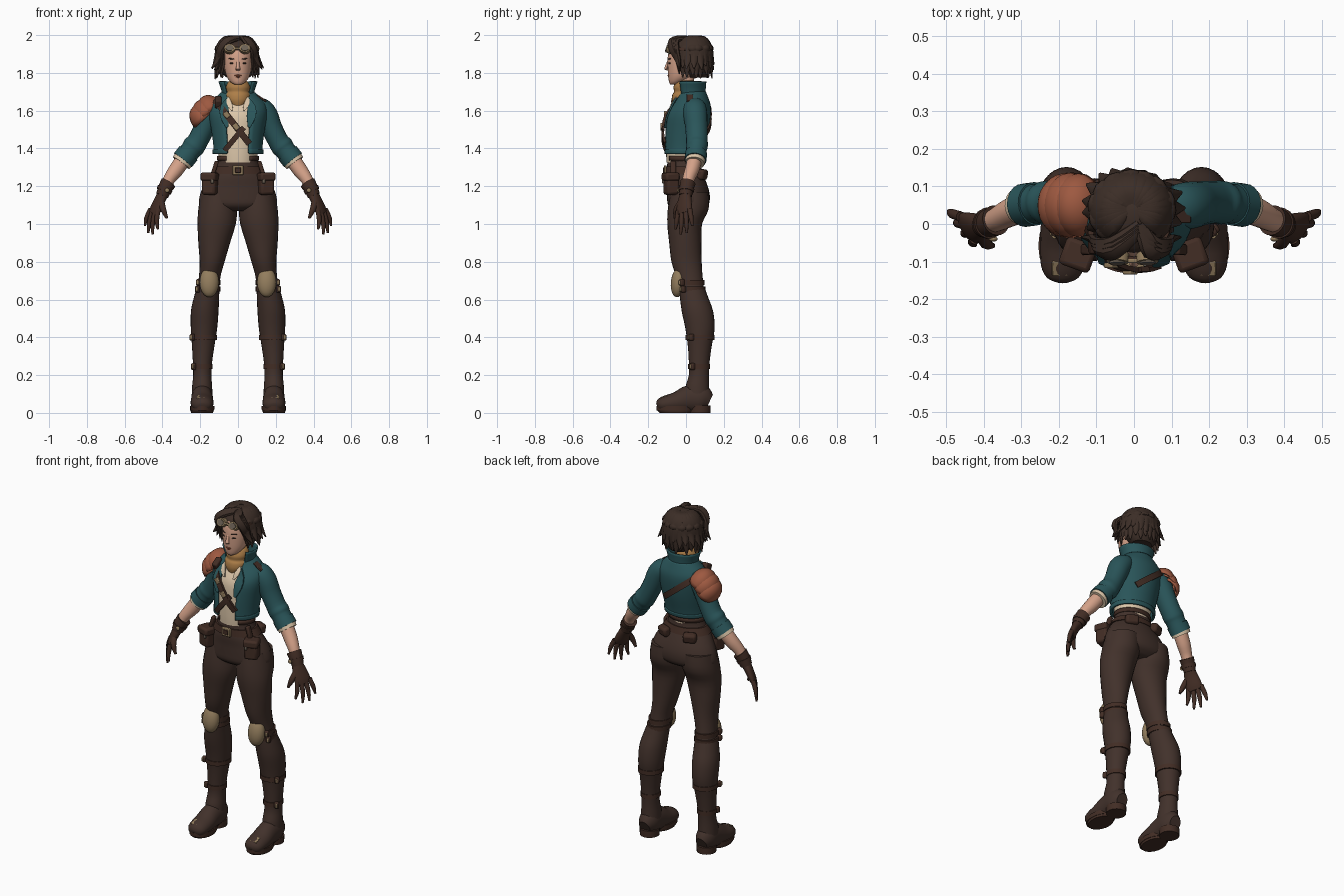
import bpy, bmesh, math, random
from mathutils import Vector, Matrix, Euler

random.seed(4)
TAU = 2 * math.pi
COLOURS = {
    "trouser_brown": (0.054, 0.031, 0.024), "hair_brown": (0.045, 0.027, 0.020),
    "jacket_teal": (0.023, 0.092, 0.102), "skin": (0.66, 0.36, 0.25),
    "pauldron_orange": (0.34, 0.10, 0.052), "scarf_ochre": (0.42, 0.21, 0.065),
    "shirt_cream": (0.72, 0.57, 0.40), "pad_tan": (0.29, 0.205, 0.11),
    "leather_dark": (0.054, 0.026, 0.018), "buckle_grey": (0.15, 0.12, 0.09)}
MATS = {}
for key, c in COLOURS.items():
    MATS[key] = bpy.data.materials.new(key)
    MATS[key].diffuse_color = (*c, 1)


def finish(name, bm, mat, thick=0, bevel=0):
    bmesh.ops.recalc_face_normals(bm, faces=bm.faces)
    me = bpy.data.meshes.new(name)
    bm.to_mesh(me)
    bm.free()
    me.materials.append(MATS[mat])
    ob = bpy.data.objects.new(name, me)
    bpy.context.collection.objects.link(ob)
    bpy.ops.object.select_all(action='DESELECT')
    ob.select_set(True)
    bpy.context.view_layer.objects.active = ob
    bpy.ops.object.shade_smooth_by_angle(angle=math.radians(40))
    if thick:
        m = ob.modifiers.new("thickness", 'SOLIDIFY')
        m.thickness, m.offset = thick, 0
    if bevel:
        m = ob.modifiers.new("bevel", 'BEVEL')
        m.width, m.segments = bevel, 2
    return ob


def spline(rows, k):
    """Catmull-Rom resampling of the section rows."""
    out, n = [], len(rows)
    for i in range(n - 1):
        p = [Vector(rows[max(0, min(n - 1, i + d))]) for d in (-1, 0, 1, 2)]
        for j in range(k):
            t = j / k
            out.append(0.5 * (2 * p[1] + (p[2] - p[0]) * t + (2 * p[0] - 5 * p[1] + 4 * p[2] - p[3]) * t * t
                              + (3 * p[1] - p[0] - 3 * p[2] + p[3]) * t ** 3))
    return out + [Vector(rows[-1])]


def sweep(name, rows, mat, ref=None, n=20, k=3, gap=0, thick=0):
    """Loft ellipses (x, y, z, a, b); level rings unless ref gives the b direction."""
    rows = spline(rows, k)
    bm, rings = bmesh.new(), []
    cen = [Vector(r[:3]) for r in rows]
    count = n + 1 if gap else n
    for i, r in enumerate(rows):
        u, v = Vector((1, 0, 0)), Vector((0, 1, 0))
        if ref is not None:
            t = (cen[min(i + 1, len(cen) - 1)] - cen[max(i - 1, 0)]).normalized()
            u = t.cross(Vector(ref)).normalized()
            v = u.cross(t)
        off = math.pi / 4 if n == 4 else -math.pi / 2 + gap
        ring = []
        for j in range(count):
            th = off + (TAU - 2 * gap) * j / n
            ring.append(bm.verts.new(cen[i] + u * r[3] * math.cos(th) + v * r[4] * math.sin(th)))
        rings.append(ring)
    for a, b in zip(rings, rings[1:]):
        for j in range(n):
            q = (j + 1) % count
            bm.faces.new((a[j], a[q], b[q], b[j]))
    if not gap:
        bm.faces.new(rings[0])
        bm.faces.new(rings[-1])
    return finish(name, bm, mat, thick)


def levels(name, rows, mat, x=0, **kw):
    """Level loft on one x: rows are (z, y, a, b)."""
    return sweep(name, [(x, y, z, a, b) for z, y, a, b in rows], mat, **kw)


def ball(name, loc, size, mat, rot=(0, 0, 0), dome=False):
    bm = bmesh.new()
    bmesh.ops.create_uvsphere(bm, u_segments=20, v_segments=12, radius=1)
    if dome:
        bmesh.ops.delete(bm, geom=[f for f in bm.faces if f.calc_center_median().z < -0.05], context='FACES')
    bm.transform(Matrix.LocRotScale(Vector(loc), Euler(rot), Vector(size)))
    return finish(name, bm, mat, 0.008 if dome else 0)


def box(name, loc, size, mat, rot=(0, 0, 0), bevel=0.008):
    bm = bmesh.new()
    bmesh.ops.create_cube(bm, size=1)
    bm.transform(Matrix.LocRotScale(Vector(loc), Euler(rot), Vector(size)))
    return finish(name, bm, mat, 0, min(bevel, min(size) * 0.3))


# Trousers, shirt and jacket body
levels("trouser_seat", [(1.07, .01, .12, .07), (1.1, .012, .2, .107), (1.15, .013, .202, .113), (1.2, .007, .183, .108),
                        (1.25, -.005, .152, .1), (1.3, -.013, .116, .087), (1.365, -.015, .102, .083)], "trouser_brown", n=28)
levels("shirt", [(1.325, -.016, .098, .087), (1.38, -.015, .106, .09), (1.5, -.003, .125, .1), (1.58, .006, .135, .1),
                 (1.64, .02, .11, .08), (1.68, .02, .06, .06)], "shirt_cream", n=28)
JACKET = [(1.375, -.014, .124, .102), (1.42, -.01, .126, .107), (1.5, 0, .137, .116), (1.58, .01, .15, .116),
          (1.63, .025, .146, .1), (1.67, .032, .112, .08), (1.70, .032, .078, .068)]
levels("jacket_body", JACKET, "jacket_teal", n=32, gap=.46, thick=.01)
levels("jacket_hem", [(1.372, -.014, .129, .106), (1.395, -.013, .13, .109)], "jacket_teal", n=32, gap=.46, thick=.01)
levels("jacket_collar", [(1.67, .028, .08, .07), (1.71, .024, .085, .076), (1.755, .022, .1, .082)],
       "jacket_teal", n=24, gap=.85, thick=.008)
levels("neck", [(1.62, .01, .04, .045), (1.7, .005, .04, .043), (1.79, -.005, .042, .045)], "skin")
levels("scarf", [(1.625, -.028, .035, .04), (1.655, -.012, .064, .064), (1.685, -.006, .067, .066), (1.70, -.003, .06, .06),
                 (1.725, -.003, .064, .063), (1.75, -.002, .054, .054), (1.76, -.002, .042, .042)], "scarf_ochre", n=24)


def surf(x, z, side):
    """Point just outside the jacket; side -1 front, 1 back."""
    for lo, hi in zip(JACKET, JACKET[1:]):
        if z <= hi[0]:
            break
    f = max(0, min(1, (z - lo[0]) / (hi[0] - lo[0])))
    _, cy, a, b = [p + (q - p) * f for p, q in zip(lo, hi)]
    return (x, cy + side * (b * math.sqrt(1 - min(.92, (x / a) ** 2)) + .008), z)


def strap(name, a, b, side, w, mat="leather_dark"):
    pts = [surf(a[0] + (b[0] - a[0]) * i / 8, a[1] + (b[1] - a[1]) * i / 8, side) for i in range(9)]
    sweep(name, [(*p, w, .009) for p in pts], mat, ref=(0, side, 0), n=4, k=1)


strap("chest_strap", (-.12, 1.655), (.06, 1.425), -1, .024)
strap("cross_strap", (.03, 1.51), (-.07, 1.39), -1, .02)
strap("back_strap", (-.13, 1.64), (.07, 1.48), 1, .024)
for i, (x, z) in enumerate(((-.06, 1.578), (-.01, 1.515))):
    box("strap_buckle_%d" % i, Vector(surf(x, z, -1)) + Vector((0, -.006, 0)), (.035, .014, .028), "pad_tan", (0, .9, 0))

# Lapels and jacket seams
for s in (-1, 1):
    pts = [(.05, 1.665, .012), (.072, 1.62, .03), (.07, 1.57, .034), (.058, 1.51, .008)]
    sweep("lapel", [(*surf(s * x, z, -1), w, .006) for x, z, w in pts], "jacket_teal", ref=(0, -1, 0), n=4, k=2)
    sweep("shirt_collar", [(s * .03, -.088, 1.60, .006, .005), (s * .045, -.075, 1.635, .02, .005),
                           (s * .055, -.05, 1.67, .008, .005)], "shirt_cream", ref=(0, -1, 0), n=4, k=2)

# Shoulder armour on one side
tilt = (0, -.62, 0)
ball("pauldron_lower", (-.178, .05, 1.555), (.066, .083, .085), "pauldron_orange", (0, -.75, 0), True)
ball("pauldron_middle", (-.165, .05, 1.58), (.068, .084, .083), "pauldron_orange", tilt, True)
ball("pauldron_upper", (-.145, .05, 1.60), (.065, .082, .082), "pauldron_orange", (0, -.45, 0), True)
box("pauldron_strap", (-.105, -.045, 1.645), (.035, .06, .05), "leather_dark", (.5, 0, 0))
box("shoulder_tab", (.125, .02, 1.665), (.06, .035, .01), "leather_dark", (0, .6, 0))

# Arms and gloves
for s in (-1, 1):
    def arm(name, rows, mat, ref=(0, -1, 0), **kw):
        sweep(name, [(s * r[0], *r[1:]) for r in rows], mat, ref=ref, **kw)
    arm("sleeve", [(.085, .04, 1.64, .035, .05), (.12, .045, 1.615, .056, .062), (.15, .05, 1.575, .061, .063),
                   (.178, .055, 1.51, .056, .059), (.213, .058, 1.44, .055, .057), (.235, .057, 1.41, .06, .058),
                   (.25, .055, 1.39, .055, .054), (.29, .05, 1.34, .056, .054)], "jacket_teal")
    arm("rolled_cuff", [(.262, .054, 1.375, .06, .058), (.292, .05, 1.338, .06, .058)], "jacket_teal", k=1)
    arm("cuff_lining", [(.285, .05, 1.345, .056, .054), (.301, .047, 1.323, .054, .051)], "shirt_cream", k=1)
    arm("forearm", [(.27, .052, 1.37, .04, .04), (.325, .033, 1.29, .04, .038), (.365, .012, 1.235, .032, .032),
                    (.395, 0, 1.17, .026, .027)], "skin")
    arm("glove_cuff", [(.368, .01, 1.218, .042, .041), (.385, .003, 1.19, .038, .038), (.402, -.002, 1.15, .033, .034)],
        "leather_dark")
    arm("glove_strap", [(.386, .003, 1.188, .042, .042), (.393, .001, 1.172, .04, .04)], "leather_dark", k=1)
    ball("glove_buckle", (s * .375, -.04, 1.178), (.012, .007, .012), "pad_tan")
    width = Vector((s * .52, .83, .12))
    nrm = Vector((s * .38, 0, -.92)).cross(width)
    arm("palm", [(.397, -.002, 1.16, .03, .028), (.415, -.007, 1.125, .04, .024), (.435, -.01, 1.08, .047, .021),
                 (.447, -.01, 1.055, .042, .016)], "leather_dark", ref=nrm)
    tips = [(.424, -.056, .972), (.452, -.028, .945), (.475, .004, .952), (.493, .034, .99)]
    for i, tip in enumerate(tips):
        base = Vector((.443, -.01, 1.075)) + Vector((.52, .83, .12)) * (i - 1.5) * .024
        mid = base.lerp(Vector(tip), .55) + Vector((.006, 0, 0))
        arm("finger_%d" % i, [(*base, .014, .014), (*mid, .0125, .0125), (*tip, .006, .006)], "leather_dark", n=10)
    arm("thumb", [(.408, -.025, 1.12, .018, .016), (.395, -.052, 1.075, .016, .015), (.376, -.058, 1.03, .007, .007)],
        "leather_dark", n=10)

# Legs, knee pads and boots
for s in (-1, 1):
    def leg(name, rows, mat, **kw):
        sweep(name, [(s * x, y, z, a, b) for z, x, y, a, b in rows], mat, **kw)
    leg("trouser_leg", [(1.17, .1, .018, .095, .1), (1.08, .107, .012, .103, .108), (1.0, .113, -.007, .101, .092),
                        (.9, .126, -.004, .084, .085), (.8, .137, .003, .066, .08), (.72, .15, .018, .057, .07),
                        (.64, .158, .03, .06, .068)], "trouser_brown", n=24)
    leg("boot_shaft", [(.665, .158, .03, .06, .068), (.61, .167, .043, .067, .075), (.54, .176, .06, .073, .083),
                       (.45, .18, .074, .07, .078), (.36, .184, .073, .06, .064), (.27, .188, .07, .051, .055),
                       (.2, .189, .068, .048, .053), (.14, .19, .06, .053, .062), (.07, .19, .06, .056, .066)],
        "trouser_brown", n=24)
    for z, x, y, a, b in ((.69, .155, .023, .062, .074), (.655, .158, .03, .065, .073), (.4, .182, .074, .07, .076),
                          (.245, .188, .069, .054, .058)):
        leg("leg_strap", [(z - .013, x, y, a, b), (z + .013, x, y, a, b)], "leather_dark", k=1)
        box("leg_buckle", (s * (x + a * .85), y - b * .6, z), (.026, .026, .036), "leather_dark", (0, 0, s * .6))
        box("buckle_plate", (s * (x + a * .92), y - b * .75, z), (.012, .014, .024), "pad_tan", (0, 0, s * .6))
    ball("knee_pad", (s * .152, -.04, .692), (.051, .04, .08), "pad_tan", (-.12, 0, 0))
    sweep("boot_foot", [(s * .19, y, z, a, b) for y, z, a, b in
                        ((.125, .06, .035, .04), (.085, .075, .056, .075), (.02, .075, .057, .073), (-.05, .056, .061, .055),
                         (-.11, .047, .058, .044), (-.14, .038, .044, .034), (-.152, .034, .02, .018))],
          "trouser_brown", ref=(0, 0, 1))
    levels("boot_sole", [(.012, -.058, .064, .097), (.036, -.058, .065, .098)], "leather_dark", x=s * .19, k=1)
    levels("boot_heel", [(0, .075, .054, .055), (.04, .075, .056, .056)], "leather_dark", x=s * .19, k=1)
    levels("sole_tread", [(0, -.055, .058, .085), (.014, -.058, .062, .094)], "leather_dark", x=s * .19, k=1)
    box("toe_patch", (s * .197, -.118, .083), (.042, .042, .009), "pad_tan", (.38, 0, 0), .003)
    # Hip pouches
    turn = (0, 0, s * .35)
    box("pouch", (s * .148, -.078, 1.207), (.078, .07, .105), "leather_dark", turn, .014)
    box("pouch_flap", (s * .149, -.082, 1.25), (.086, .078, .045), "leather_dark", turn, .012)
    box("pouch_clasp", (s * .136, -.12, 1.228), (.016, .012, .026), "buckle_grey", turn)
    box("pouch_loop", (s * .122, -.068, 1.30), (.022, .03, .07), "leather_dark", (0, s * -.3, 0))
    box("back_pouch", (s * .085, .085, 1.262), (.075, .045, .055), "leather_dark", (-.2, 0, s * -.4), .014)

# Belts
levels("belt", [(1.265, -.009, .148, .101), (1.305, -.014, .125, .093)], "leather_dark", n=28, k=1)
levels("waist_band", [(1.335, -.015, .109, .087), (1.36, -.015, .107, .087)], "leather_dark", n=28, k=1, gap=.6, thick=.006)
box("belt_buckle", (0, -.11, 1.285), (.056, .014, .052), "pad_tan")
box("belt_buckle_core", (0, -.117, 1.285), (.032, .01, .028), "leather_dark")

# Head and face
levels("head", [(1.738, -.062, .018, .02), (1.75, -.053, .038, .036), (1.78, -.03, .06, .064), (1.82, -.017, .071, .08),
                (1.87, -.008, .076, .09), (1.92, .002, .076, .09), (1.96, .012, .06, .07), (1.98, .012, .03, .035)],
       "skin", n=24)
sweep("nose", [(0, -.092, 1.866, .007, .006), (0, -.101, 1.838, .009, .009), (0, -.106, 1.821, .013, .009),
               (0, -.094, 1.812, .009, .006)], "skin", n=10)
ball("upper_lip", (0, -.091, 1.786), (.019, .008, .005), "pauldron_orange")
ball("lower_lip", (0, -.088, 1.778), (.015, .008, .005), "pauldron_orange")
for s in (-1, 1):
    ball("eye", (s * .031, -.086, 1.851), (.014, .007, .0045), "hair_brown", (0, 0, s * .3))
    ball("eyebrow", (s * .033, -.087, 1.874), (.019, .006, .0035), "hair_brown", (0, s * -.1, s * .35))
    ball("ear", (s * .076, .005, 1.84), (.01, .02, .03), "skin")

# Hair: cap, layered locks and fringe
levels("hair_cap", [(1.775, .065, .06, .05), (1.81, .062, .092, .07), (1.86, .057, .102, .078), (1.90, .047, .1, .09),
                    (1.935, .026, .092, .104), (1.965, .023, .07, .078), (1.985, .025, .045, .048), (1.993, .025, .012, .014)],
       "hair_brown", n=24)
for layer, count, drop, r in ((0, 18, 1.78, .115), (1, 15, 1.83, .118), (2, 11, 1.90, .10)):
    for i in range(count):
        th = math.radians(-38 + 256 * (i + .4 * random.random()) / (count - 1))
        c, sn = math.cos(th), math.sin(th)
        tip = r * random.uniform(.9, 1.05) + (.022 * abs(c) if layer == 1 else 0)
        path = ((.015, 1.985, .014), (.06, 1.982, .024), (.094, 1.94, .029),
                (.104, (drop + 1.95) / 2, .028), (tip, drop + random.uniform(-.015, .015), .004))
        sweep("hair_lock", [(-.006 + q * c, .04 + q * sn * (.88 if sn > 0 else .9), z, w, w * .55) for q, z, w in path],
              "hair_brown", ref=(c, sn, .3), n=8)
for s, k in ((-1, 1.12), (1, 1.0)):
    for j in range(3):
        sweep("fringe_lock", [(.015, .0 - .01 * j, 1.985, .015, .012), (s * .045 * k, -.05 - .012 * j, 1.972, .024, .016),
                              (s * .082 * k, -.055 - .008 * j, 1.925, .024, .015), (s * (.096 - .006 * j) * k, -.042, 1.865, .019, .012),
                              (s * (.125 - .02 * j) * k, -.035, 1.825 - .015 * j, .003, .003)],
              "hair_brown", ref=(s * .6, -.8, .2), n=8)

# Goggles resting on the brow
sweep("goggle_strap", [(.096 * math.sin(t), .012 - .104 * math.cos(t), 1.927, .011, .006)
                       for t in [i * .3 for i in range(-5, 6)]], "leather_dark", ref=(0, -.3, .01), n=4, k=1)
for s in (-1, 1):
    x = s * .039 - .004
    sweep("goggle_rim", [(x, -.075, 1.922, .031, .025), (x * 1.03, -.102, 1.932, .029, .023)], "pad_tan", ref=(0, 0, 1), k=1)
    sweep("goggle_lens", [(x * 1.03, -.1, 1.931, .021, .017), (x * 1.03, -.106, 1.933, .02, .016)], "buckle_grey",
          ref=(0, 0, 1), k=1)
box("goggle_bridge", (-.004, -.098, 1.93), (.03, .012, .012), "pad_tan")
